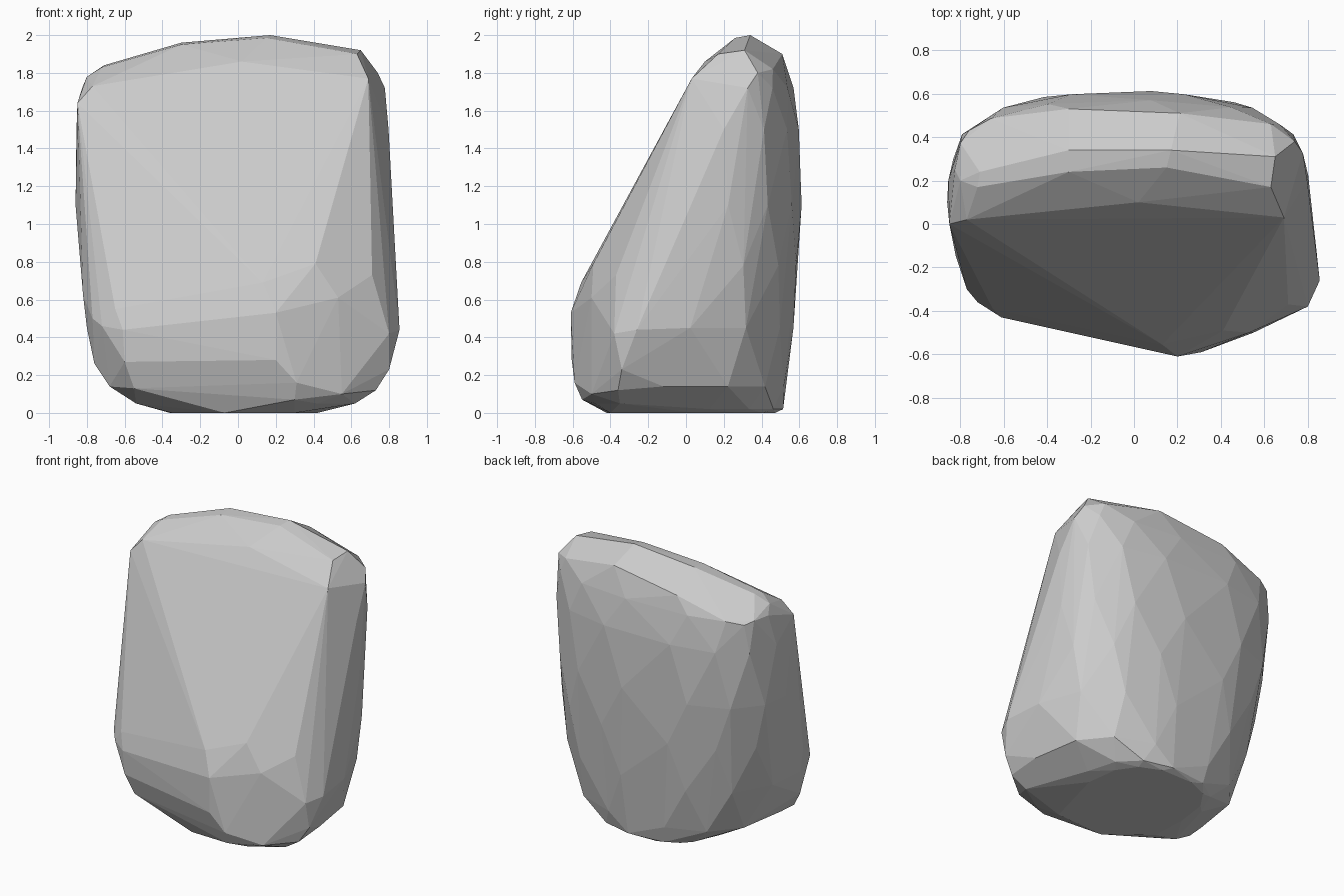
import bpy, bmesh, math


def arc(z, left, right, y_mid, y_back, count=7, shift=0.0, power=2.6):
    """Rounded half outline running round the back of the stone at one height."""
    cx, rx, ry = (left + right) / 2, (right - left) / 2, y_back - y_mid
    pts = []
    for i in range(count + 1):
        a = math.pi * min(max((i + shift) / count, 0), 1)
        c, s = math.cos(a), max(math.sin(a), 0)
        pts.append((cx + rx * math.copysign(abs(c) ** (2 / power), c),
                    y_mid + ry * s ** (2 / power), z))
    return pts


# Rounded back and sides: height, left, right, widest y, back y
back_rings = [
    (0.00, -0.36, 0.42, 0.05, 0.48),
    (0.02, -0.42, 0.50, 0.00, 0.515),
    (0.14, -0.67, 0.73, -0.12, 0.53),
    (0.45, -0.80, 0.83, -0.15, 0.57),
    (0.78, -0.83, 0.83, -0.02, 0.595),
    (1.10, -0.86, 0.81, 0.10, 0.613),
    (1.50, -0.855, 0.797, 0.20, 0.605),
    (1.72, -0.825, 0.785, 0.25, 0.57),
]
points = []
for i, ring in enumerate(back_rings):
    points += arc(*ring, shift=0.35 * (i % 2))

# Crown: ridges running left to right
points += [
    (-0.77, 0.02, 1.73), (0.02, 0.10, 1.86), (0.69, 0.03, 1.77),
    (-0.72, 0.17, 1.83), (-0.30, 0.24, 1.95), (0.15, 0.26, 1.985), (0.63, 0.17, 1.90),
    (-0.71, 0.24, 1.84), (-0.30, 0.34, 1.96), (0.17, 0.34, 2.00), (0.65, 0.31, 1.92),
    (-0.76, 0.43, 1.70), (-0.30, 0.53, 1.83), (0.21, 0.51, 1.90), (0.63, 0.46, 1.82),
    (-0.80, 0.20, 1.78), (0.74, 0.38, 1.80), (-0.85, 0.00, 1.64),
]

# Sloping front face, its lower break and the cheeks
points += [
    (0.13, -0.555, 0.69), (0.20, -0.61, 0.53), (0.53, -0.50, 0.61),
    (0.41, -0.49, 0.79), (0.71, -0.37, 0.73), (0.20, -0.605, 0.28),
    (-0.65, -0.39, 0.55), (-0.61, -0.43, 0.44), (-0.60, -0.42, 0.27),
    (-0.72, -0.36, 0.46), (-0.77, -0.30, 0.50), (-0.82, -0.15, 0.62),
    (0.855, -0.26, 0.44), (0.80, -0.38, 0.42), (0.80, -0.34, 0.23),
]

# Tapering underside of the front
points += [
    (0.31, -0.59, 0.16), (0.55, -0.50, 0.10), (0.73, -0.36, 0.12),
    (-0.07, -0.42, 0.0), (0.30, -0.40, 0.0), (0.42, -0.48, 0.05),
    (0.62, -0.35, 0.05), (-0.35, -0.20, 0.0), (-0.54, -0.22, 0.05),
    (-0.68, -0.25, 0.14), (-0.55, -0.38, 0.13), (-0.76, -0.20, 0.26),
    (0.30, -0.55, 0.07),
]

# Wrap the points in a faceted skin
bm = bmesh.new()
for p in points:
    bm.verts.new(p)
hull = bmesh.ops.convex_hull(bm, input=bm.verts)
loose = {g for g in hull["geom_interior"] + hull["geom_unused"]
         if isinstance(g, bmesh.types.BMVert)}
bmesh.ops.delete(bm, geom=list(loose), context='VERTS')
bmesh.ops.dissolve_limit(bm, angle_limit=math.radians(2),
                         verts=bm.verts, edges=bm.edges)
bmesh.ops.recalc_face_normals(bm, faces=bm.faces)

mesh = bpy.data.meshes.new("boulder")
bm.to_mesh(mesh)
bm.free()
boulder = bpy.data.objects.new("boulder", mesh)
bpy.context.collection.objects.link(boulder)
